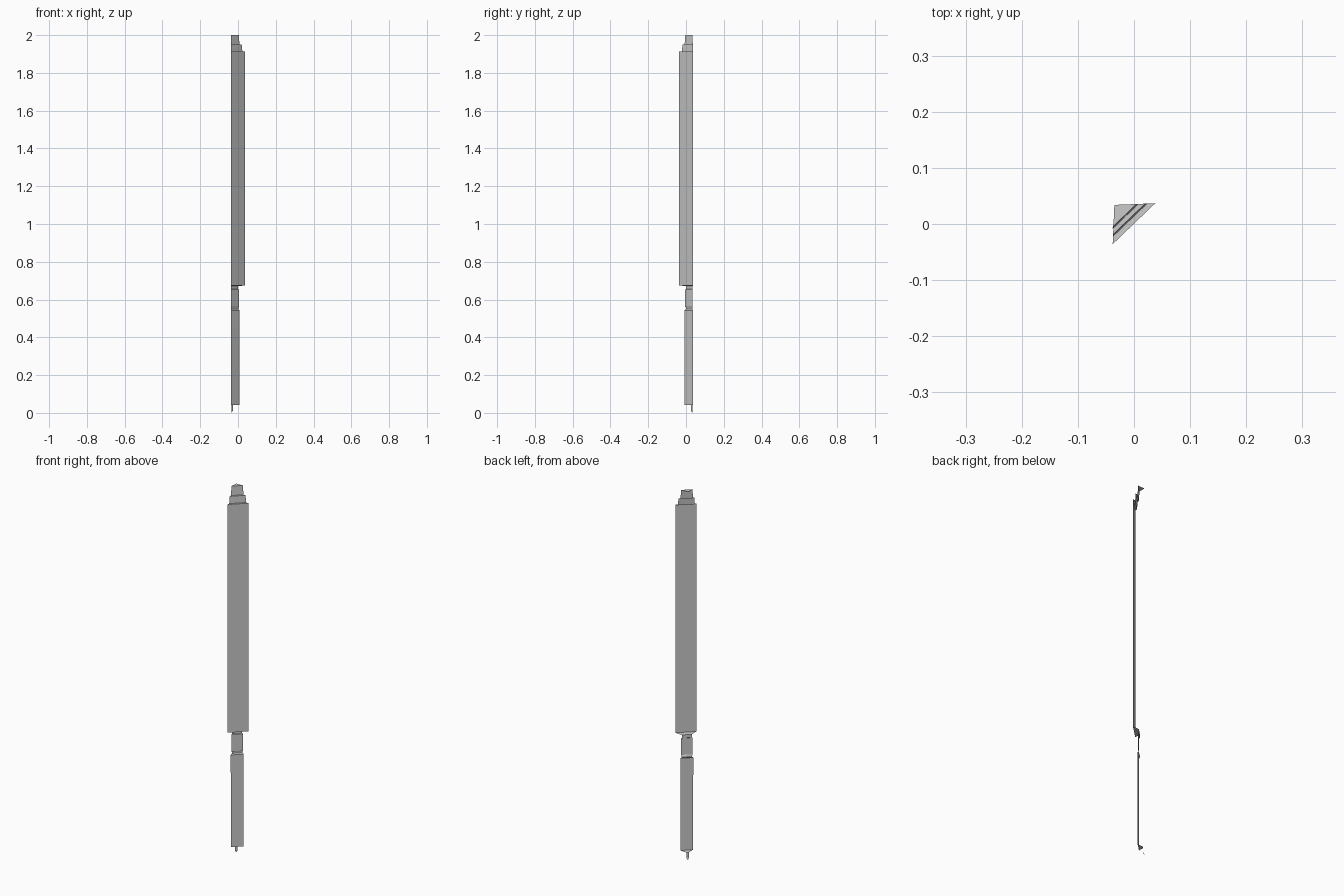
import bpy

if "Cube" in bpy.data.objects:
    bpy.data.objects.remove(bpy.data.objects["Cube"])

# The model is one open quarter of a four-sided lathed pole: a flat strip
# stepping in and out around a corner axis, with no side walls.
AXIS = (-0.035, 0.034)
TIP_A = (0.073, 0.003)
TIP_B = (-0.003, -0.070)


def quarter(name, profile):
    """profile: (radius fraction, z, sideways shift of the left edge) from top to bottom"""
    rings, verts, faces = [], [], []
    for r, z, shift in profile:
        start = len(verts)
        if r == 0:
            verts.append((AXIS[0], AXIS[1], z))
            rings.append((start, start))
        else:
            verts.append((AXIS[0] + TIP_B[0] * r + shift, AXIS[1] + TIP_B[1] * r, z))
            verts.append((AXIS[0] + TIP_A[0] * r, AXIS[1] + TIP_A[1] * r, z))
            rings.append((start, start + 1))
    for (b0, a0), (b1, a1) in zip(rings, rings[1:]):
        face = list(dict.fromkeys((b0, b1, a1, a0)))
        faces.append(face)
    mesh = bpy.data.meshes.new(name)
    mesh.from_pydata(verts, [], faces)
    mesh.update()
    ob = bpy.data.objects.new(name, mesh)
    bpy.context.collection.objects.link(ob)
    return ob


# Stepped cap at the top
quarter("top_cap", [(0, 2.0, 0), (0.54, 2.0, 0), (0.59, 1.95, 0)])
quarter("top_collar", [(0.59, 1.95, 0), (0.75, 1.95, 0), (0.80, 1.912, 0)])

# Long wide body with ledges at both ends
quarter("main_body", [(0.80, 1.912, 0), (1, 1.912, 0), (1, 0.674, 0), (0.48, 0.672, 0)])

# Necks and short connector
quarter("upper_neck", [(0.48, 0.672, 0), (0.48, 0.655, 0)])
quarter("connector", [(0.48, 0.655, 0), (0.56, 0.652, 0), (0.56, 0.562, 0), (0.50, 0.557, 0)])
quarter("lower_neck", [(0.50, 0.557, 0), (0.50, 0.549, 0)])

# Handle, slightly skewed at its upper left edge
quarter("handle", [(0.50, 0.549, 0), (0.60, 0.543, -0.0015), (0.60, 0.45, -0.0015),
                   (0.59, 0.44, 0), (0.59, 0.043, 0), (0.12, 0.041, 0)])

# Small pin at the foot
quarter("foot_pin", [(0.12, 0.041, 0), (0.12, 0.012, 0), (0, 0.0, 0)])
